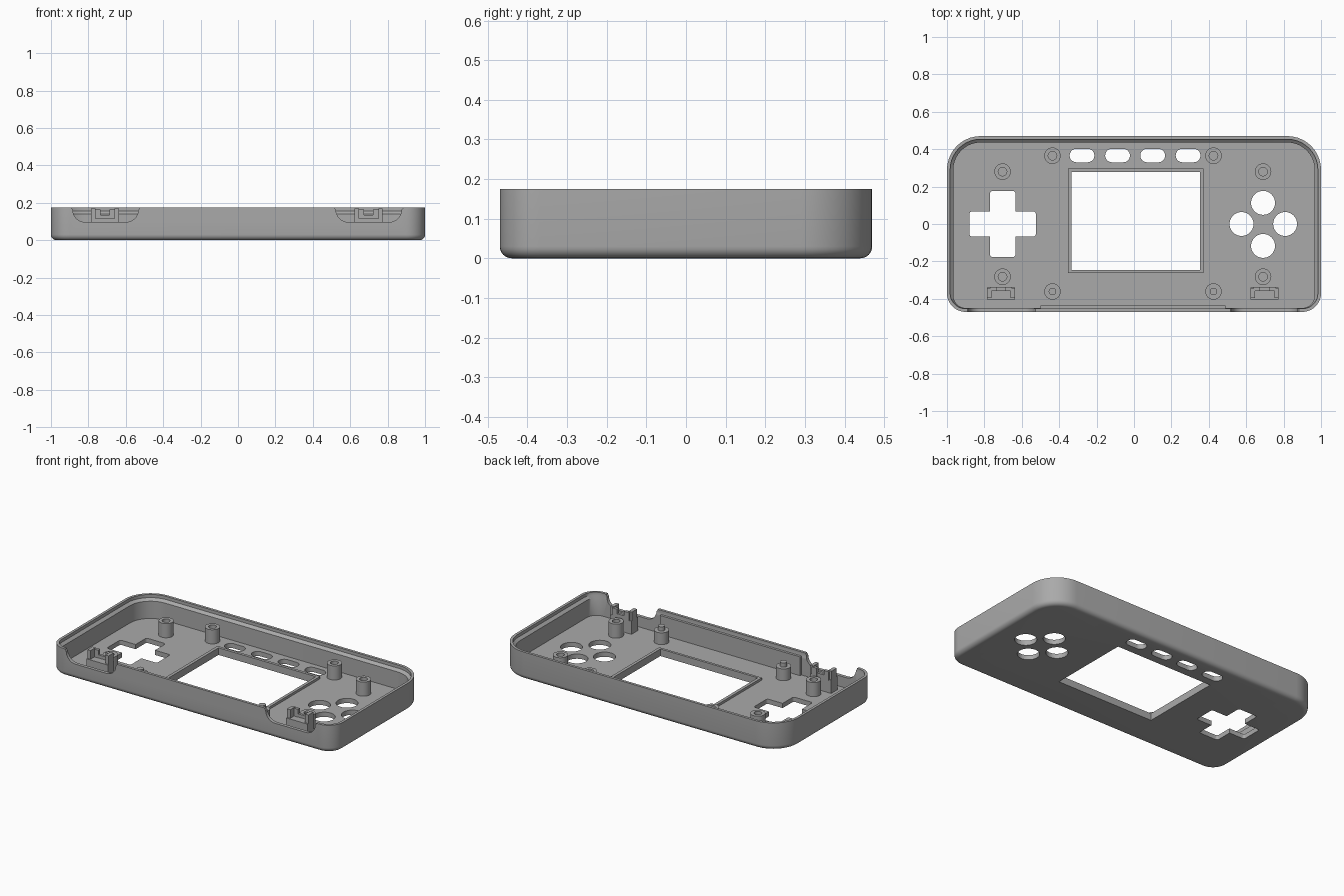
import bpy, bmesh, math

cube = bpy.data.objects.get("Cube")
if cube:
    bpy.data.objects.remove(cube, do_unlink=True)

GREY = (0.4, 0.4, 0.4, 1)
grey = bpy.data.materials.new("grey plastic")
grey.use_nodes = True
grey.diffuse_color = GREY
grey.node_tree.nodes["Principled BSDF"].inputs["Base Color"].default_value = GREY

TOP, FLOOR = 0.175, 0.03


def finish(bm, name):
    bmesh.ops.recalc_face_normals(bm, faces=bm.faces)
    mesh = bpy.data.meshes.new(name)
    bm.to_mesh(mesh)
    bm.free()
    ob = bpy.data.objects.new(name, mesh)
    bpy.context.collection.objects.link(ob)
    mesh.materials.append(grey)
    return ob


def rounded(x0, x1, y0, y1, r_front, r_back, n=10):
    """Outline of a rectangle with rounded corners, anticlockwise."""
    corners = [(x1 - r_back, y1 - r_back, r_back, 0), (x0 + r_back, y1 - r_back, r_back, 1),
               (x0 + r_front, y0 + r_front, r_front, 2), (x1 - r_front, y0 + r_front, r_front, 3)]
    pts = []
    for cx, cy, r, q in corners:
        for i in range(n + 1):
            a = math.pi / 2 * (q + i / n)
            pts.append((cx + r * math.cos(a), cy + r * math.sin(a)))
    return pts


def circle(cx, cy, r, n=40):
    return [(cx + r * math.cos(2 * math.pi * i / n), cy + r * math.sin(2 * math.pi * i / n))
            for i in range(n)]


def loft(rings, name, closed=False):
    """Skin equal rings of 3D points, capped or joined end to end."""
    bm = bmesh.new()
    loops = [[bm.verts.new(p) for p in ring] for ring in rings]
    n = len(loops[0])
    pairs = list(zip(loops, loops[1:]))
    if closed:
        pairs.append((loops[-1], loops[0]))
    else:
        bm.faces.new(loops[0])
        bm.faces.new(loops[-1])
    for a, b in pairs:
        for i in range(n):
            j = (i + 1) % n
            bm.faces.new((a[i], a[j], b[j], b[i]))
    return finish(bm, name)


def prism(pts, z0, z1, name):
    return loft([[(x, y, z) for x, y in pts] for z in (z0, z1)], name)


def box(x0, x1, y0, y1, z0, z1, name):
    return prism([(x0, y0), (x1, y0), (x1, y1), (x0, y1)], z0, z1, name)


def cut(target, cutters):
    """Subtract the cutters, bake the result and drop the cutters."""
    for c in cutters:
        c.hide_render = True
        m = target.modifiers.new("cut", 'BOOLEAN')
        m.operation, m.solver, m.object = 'DIFFERENCE', 'EXACT', c
    dg = bpy.context.evaluated_depsgraph_get()
    mesh = bpy.data.meshes.new_from_object(target.evaluated_get(dg))
    target.modifiers.clear()
    target.data = mesh
    for c in cutters:
        bpy.data.objects.remove(c, do_unlink=True)


def smooth(ob):
    bpy.ops.object.select_all(action='DESELECT')
    ob.select_set(True)
    bpy.context.view_layer.objects.active = ob
    bpy.ops.object.shade_smooth_by_angle(angle=math.radians(35))


def shell_ring(inset, z):
    front = min(inset, 0.021) if z > 0.04 or inset > 0.032 else inset
    return [(x, y, z) for x, y in rounded(-1 + inset, 1 - inset, -0.47 + front, 0.47 - inset,
                                          0.1 - inset, 0.18 - inset)]


# Tray: rounded bottom edge, outer wall, stepped rim, inner wall, floor
F = 0.03
rings = [shell_ring(F * (1 - math.sin(a)), F * (1 - math.cos(a)))
         for a in (math.pi / 12 * i for i in range(7))]
rings += [shell_ring(d, z) for d, z in
          ((0, TOP), (0.017, TOP), (0.017, 0.155), (0.034, 0.14), (0.034, FLOOR))]
shell = loft(rings, "shell")

# Openings for the screen, round buttons, slots and cross pad
cutters = [box(-0.333, 0.353, -0.246, 0.279, -0.1, 0.1, "screen_cutter")]
for x, y in ((0.69, 0.113), (0.69, -0.117), (0.575, 0), (0.808, 0)):
    cutters.append(prism(circle(x, y, 0.064), -0.1, 0.1, "button_cutter"))
for x in (-0.278, -0.088, 0.1, 0.289):
    cutters.append(prism(rounded(x - 0.066, x + 0.066, 0.33, 0.402, 0.0355, 0.0355),
                         -0.1, 0.1, "slot_cutter"))
PX, ARM, HALF = -0.702, 0.177, 0.068
for w, h in ((ARM, HALF), (HALF, ARM)):
    cutters.append(prism(rounded(PX - w, PX + w, -h, h, 0.014, 0.014, 4), -0.1, 0.1, "cross_cutter"))

# Front wall notches with rounded lower corners
for cx in (-0.708, 0.699):
    pts = [(cx + 0.182, 0.3), (cx - 0.182, 0.3), (cx - 0.182, 0.17)]
    arc = [(0.11 + 0.065 * math.cos(a), 0.162 - 0.065 * math.sin(a))
           for a in (math.pi / 16 * i for i in range(9))]
    pts += [(cx - x, z) for x, z in arc] + [(cx + x, z) for x, z in reversed(arc)]
    pts.append((cx + 0.182, 0.17))
    cutters.append(loft([[(x, y, z) for x, z in pts] for y in (-0.6, -0.415)], "notch_cutter"))
cut(shell, cutters)
smooth(shell)

# Raised frame around the screen
frame = box(-0.353, 0.372, -0.262, 0.297, 0.02, 0.045, "screen_frame")
cut(frame, [box(-0.333, 0.353, -0.246, 0.279, -0.1, 0.1, "frame_cutter")])

# Lip along the middle of the front wall
box(-0.5, 0.49, -0.455, -0.436, 0.02, 0.15, "front_lip")


def ring_at(x, y, r, z):
    return [(px, py, z) for px, py in circle(x, y, r, 28)]


# Hollow screw posts
for x, y in ((-0.703, 0.28), (0.69, 0.28), (-0.703, -0.282), (0.69, -0.282),
             (-0.436, 0.365), (0.425, 0.365)):
    post = loft([ring_at(x, y, r, z) for r, z in
                 ((0.044, 0.02), (0.044, 0.12), (0.023, 0.12), (0.023, 0.02))],
                "screw_post", closed=True)
    smooth(post)

# Front posts with locating pegs
for x in (-0.436, 0.425):
    peg = loft([ring_at(x, -0.361, r, z) for r, z in
                ((0.044, 0.02), (0.044, 0.105), (0.02, 0.105), (0.02, 0.132))], "peg_post")
    smooth(peg)

# Switch holders behind the notches
for cx in (-0.711, 0.698):
    box(cx - 0.075, cx + 0.075, -0.404, -0.34, 0.02, 0.115, "holder_base")
    for s in (-1, 1):
        a, b = sorted((cx + s * 0.052, cx + s * 0.075))
        box(a, b, -0.396, -0.345, 0.11, 0.17, "holder_side")
        a, b = sorted((cx + s * 0.025, cx + s * 0.06))
        box(a, b, -0.357, -0.337, 0.11, 0.165, "holder_back")
    box(cx - 0.027, cx + 0.027, -0.355, -0.339, 0.11, 0.135, "holder_stop")
